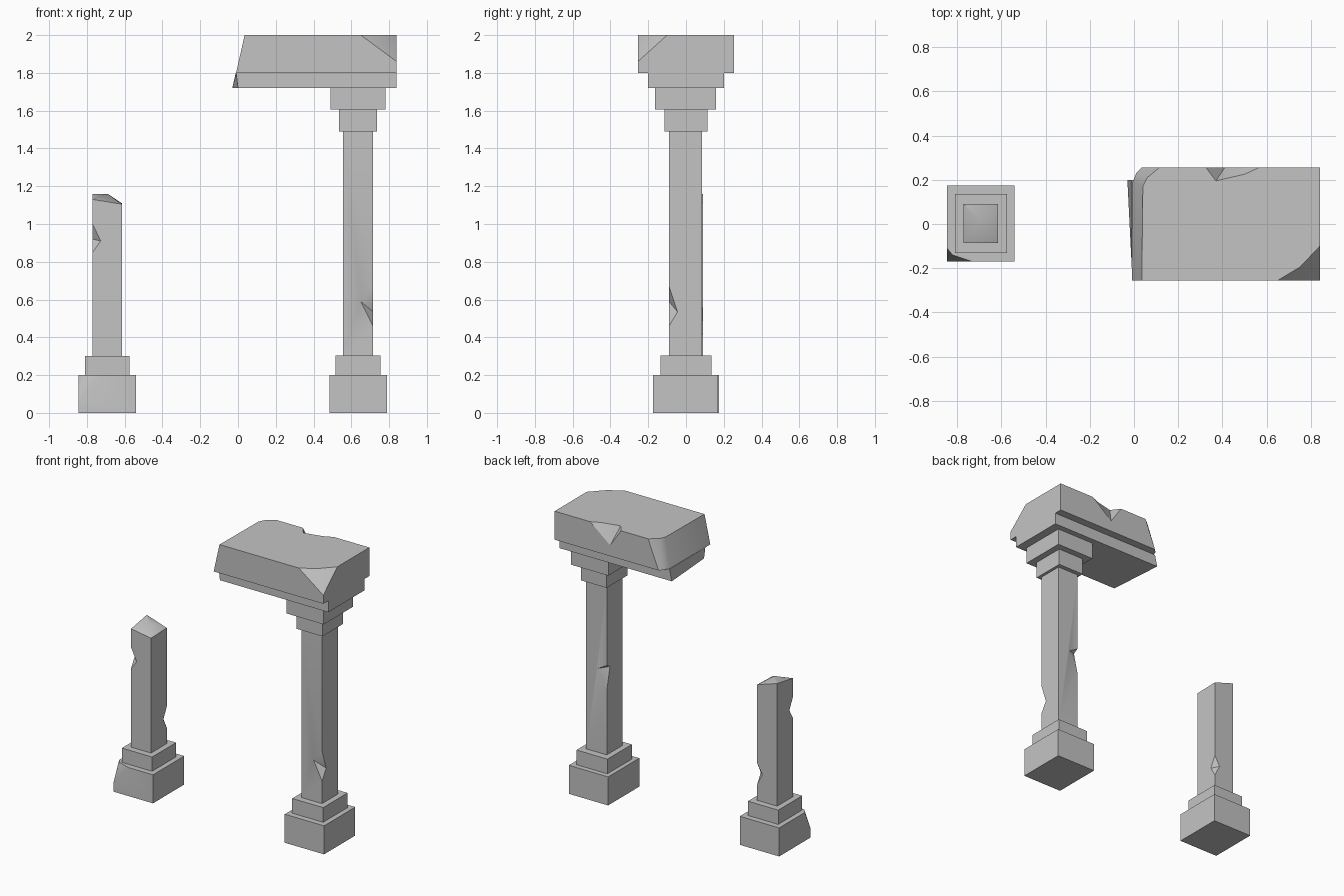
import bpy, bmesh
from mathutils import Vector

cube = bpy.data.objects.get("Cube")
if cube:
    bpy.data.objects.remove(cube, do_unlink=True)

stone = bpy.data.materials.new("grey_stone")
stone.use_nodes = True
GREY = (0.55, 0.55, 0.55, 1)
stone.diffuse_color = GREY
stone.node_tree.nodes["Principled BSDF"].inputs["Base Color"].default_value = GREY
parts = []


def add_object(name, bm):
    bmesh.ops.recalc_face_normals(bm, faces=bm.faces)
    mesh = bpy.data.meshes.new(name)
    bm.to_mesh(mesh)
    bm.free()
    mesh.materials.append(stone)
    obj = bpy.data.objects.new(name, mesh)
    bpy.context.collection.objects.link(obj)
    return obj


def loft(name, bottom, top, peak=None):
    """Solid between two outlines; an optional peak raises the top cap."""
    bm = bmesh.new()
    low = [bm.verts.new(p) for p in bottom]
    high = [bm.verts.new(p) for p in top]
    for i in range(len(low)):
        j = (i + 1) % len(low)
        bm.faces.new((low[i], low[j], high[j], high[i]))
    bm.faces.new(low[::-1])
    cap = bm.faces.new(high)
    if peak:
        bmesh.ops.poke(bm, faces=[cap])["verts"][0].co = peak
    obj = add_object(name, bm)
    parts.append(obj)
    return obj


def rect(x0, x1, y0, y1, z):
    return [(x0, y0, z), (x1, y0, z), (x1, y1, z), (x0, y1, z)]


def block(name, x0, x1, y0, y1, z0, z1):
    return loft(name, rect(x0, x1, y0, y1, z0), rect(x0, x1, y0, y1, z1))


def chop_corner(obj, tip, a, mid, b, low):
    """Slice a corner off with two planes that meet along mid-low."""
    bm = bmesh.new()
    bm.from_mesh(obj.data)
    for p, q in ((a, mid), (mid, b)):
        p, q, r = Vector(p), Vector(q), Vector(low)
        normal = (q - p).cross(r - p).normalized()
        if normal.dot(Vector(tip) - p) < 0:
            normal.negate()
        bmesh.ops.bisect_plane(bm, geom=bm.verts[:] + bm.edges[:] + bm.faces[:],
                               dist=1e-5, plane_co=p, plane_no=normal, clear_outer=True)
        bmesh.ops.holes_fill(bm, edges=[e for e in bm.edges if e.is_boundary])
    bmesh.ops.recalc_face_normals(bm, faces=bm.faces)
    bm.to_mesh(obj.data)
    bm.free()


def chip(obj, points):
    """Cut away the convex hull of the points."""
    bm = bmesh.new()
    for p in points:
        bm.verts.new(p)
    bmesh.ops.convex_hull(bm, input=bm.verts[:])
    cutter = add_object("chip_cutter", bm)
    cutter.hide_render = True
    mod = obj.modifiers.new("chip", "BOOLEAN")
    mod.operation, mod.solver, mod.object = "DIFFERENCE", "EXACT", cutter
    bpy.context.view_layer.update()
    graph = bpy.context.evaluated_depsgraph_get()
    cut = bpy.data.meshes.new_from_object(obj.evaluated_get(graph))
    obj.modifiers.clear()
    obj.data = cut
    bpy.data.objects.remove(cutter, do_unlink=True)


def chip_edge(obj, x, y, sx, sy, z0, z1, dx, zx, dy, zy):
    """Chip a vertical edge at (x, y) whose outward signs are sx, sy."""
    chip(obj, [(x, y, z0), (x, y, z1), (x - sx * dx, y, zx), (x, y - sy * dy, zy),
               (x + sx * 0.05, y + sy * 0.05, (z0 + z1) / 2)])


# Broken left pillar
base = block("left_base", -0.845, -0.54, -0.17, 0.175, 0, 0.2)
chop_corner(base, (-0.845, -0.17, 0.2), (-0.73, -0.17, 0.2), (-0.82, -0.14, 0.2),
            (-0.845, -0.11, 0.2), (-0.845, -0.17, 0.07))
block("left_base_step", -0.81, -0.575, -0.13, 0.135, 0.2, 0.3)
foot = rect(-0.77, -0.615, -0.085, 0.09, 0.3)
heights = (1.13, 1.105, 1.11, 1.16)
shaft = loft("left_broken_shaft", foot, [(x, y, h) for (x, y, _), h in zip(foot, heights)],
             peak=(-0.69, 0.01, 1.16))
chip_edge(shaft, -0.77, -0.085, -1, -1, 0.85, 1.0, 0.043, 0.91, 0.04, 0.92)
chip_edge(shaft, -0.615, 0.09, 1, 1, 0.41, 0.56, 0.04, 0.49, 0.04, 0.48)

# Standing right pillar
block("right_base", 0.485, 0.79, -0.175, 0.17, 0, 0.2)
block("right_base_step", 0.515, 0.755, -0.135, 0.135, 0.2, 0.303)
shaft = block("right_shaft", 0.555, 0.715, -0.09, 0.085, 0.3, 1.49)
chip_edge(shaft, 0.715, -0.09, 1, -1, 0.46, 0.67, 0.065, 0.59, 0.045, 0.535)
chip_edge(shaft, 0.555, 0.085, -1, 1, 0.75, 0.93, 0.07, 0.89, 0.035, 0.91)
block("right_capital_lower", 0.535, 0.735, -0.115, 0.115, 1.49, 1.605)
block("right_capital_upper", 0.49, 0.78, -0.165, 0.16, 1.605, 1.72)

# Lintel, broken off at its free end
loft("lintel_lower",
     [(0, -0.2, 1.72), (0.84, -0.2, 1.72), (0.84, 0.2, 1.72), (-0.03, 0.2, 1.72)],
     [(-0.01, -0.2, 1.8), (0.84, -0.2, 1.8), (0.84, 0.2, 1.8), (-0.012, 0.2, 1.8)])
right_end = [(0.84, -0.255), (0.84, 0.255)]
under = right_end + [(0.035, 0.255), (0.01, 0.23), (-0.006, 0.19), (-0.01, -0.255)]
over = right_end + [(0.115, 0.255), (0.06, 0.21), (0.04, 0.17), (0.035, -0.255)]
lintel = loft("lintel_upper", [(x, y, 1.8) for x, y in under], [(x, y, 2) for x, y in over])
chop_corner(lintel, (0.84, -0.255, 2), (0.65, -0.255, 2), (0.75, -0.195, 2),
            (0.84, -0.1, 2), (0.84, -0.255, 1.86))
chip(lintel, [(0.565, 0.255, 2), (0.325, 0.255, 2), (0.41, 0.255, 1.875),
              (0.37, 0.195, 2), (0.5, 0.225, 2), (0.42, 0.3, 2.06)])

# Soften only the worn, gently bent surfaces
bpy.ops.object.select_all(action="DESELECT")
for part in parts:
    part.select_set(True)
bpy.context.view_layer.objects.active = parts[0]
bpy.ops.object.shade_smooth_by_angle(angle=0.6)
